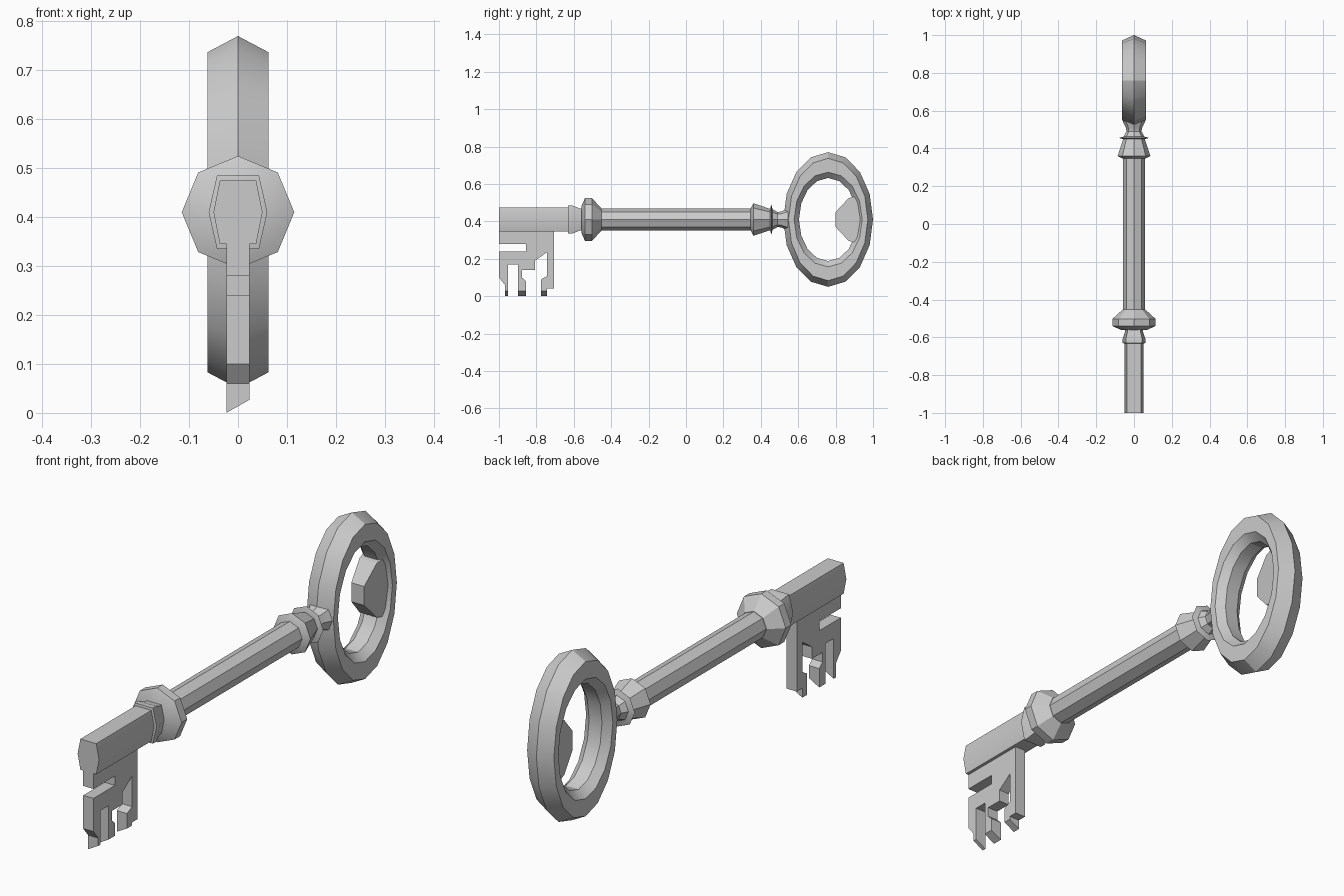
import bpy, bmesh
from math import sin, cos, tau

if "Cube" in bpy.data.objects:
    bpy.data.objects.remove(bpy.data.objects["Cube"])

AXIS = 0.41  # height of the shaft axis


def finish(name, bm):
    bmesh.ops.recalc_face_normals(bm, faces=bm.faces)
    mesh = bpy.data.meshes.new(name)
    bm.to_mesh(mesh)
    bm.free()
    ob = bpy.data.objects.new(name, mesh)
    bpy.context.collection.objects.link(ob)
    bpy.ops.object.select_all(action='DESELECT')
    ob.select_set(True)
    bpy.context.view_layer.objects.active = ob
    bpy.ops.object.shade_smooth_by_angle(angle=0.5)
    return ob


def loft(name, loops, closed=False):
    """Skin a list of equal-length point loops; cap the ends unless closed."""
    bm = bmesh.new()
    rings = [[bm.verts.new(p) for p in loop] for loop in loops]
    n = len(rings[0])
    pairs = list(zip(rings, rings[1:]))
    if closed:
        pairs.append((rings[-1], rings[0]))
    for a, b in pairs:
        for i in range(n):
            j = (i + 1) % n
            bm.faces.new((a[i], a[j], b[j], b[i]))
    if not closed:
        bm.faces.new(rings[0])
        bm.faces.new(rings[-1])
    return finish(name, bm)


def turned(name, profile, sides=8):
    """Turned part around the shaft axis; profile is (y, radius)."""
    return loft(name, [[(r * cos(tau * i / sides), y, AXIS + r * sin(tau * i / sides))
                        for i in range(sides)] for y, r in profile])


def hex_bar(name, sections):
    """Flat-topped hexagonal bar; sections are (y, half width, flat half width, half height)."""
    return loft(name, [[(w, y, AXIS), (f, y, AXIS + h), (-f, y, AXIS + h),
                        (-w, y, AXIS), (-f, y, AXIS - h), (f, y, AXIS - h)]
                       for y, w, f, h in sections])


# octagonal shaft and turned collars
turned("shaft", [(-0.50, 0.058), (0.37, 0.058)])
turned("big_collar", [(-0.56, 0.07), (-0.54, 0.115), (-0.503, 0.115), (-0.453, 0.06)])
turned("bell", [(0.345, 0.056), (0.36, 0.087), (0.455, 0.055)])
turned("thin_disc", [(0.45, 0.06), (0.456, 0.08), (0.463, 0.055),
                     (0.49, 0.04), (0.51, 0.043), (0.545, 0.06)])

# hexagonal tip and its small collar
hex_bar("tip", [(-1.0, 0.05, 0.037, 0.065), (-0.60, 0.05, 0.037, 0.065)])
hex_bar("tip_collar", [(-0.632, 0.052, 0.037, 0.066), (-0.63, 0.06, 0.043, 0.075),
                       (-0.607, 0.06, 0.043, 0.075), (-0.57, 0.047, 0.034, 0.06),
                       (-0.55, 0.047, 0.034, 0.06)])

# oval bow with a hexagonal section: (x, y radius, z radius)
section = [(0, 0.24, 0.36), (0.0625, 0.212, 0.327), (0.0625, 0.182, 0.253),
           (0, 0.156, 0.222), (-0.0625, 0.182, 0.253), (-0.0625, 0.212, 0.327)]
section[3:4] = [(0.03, 0.156, 0.222), (-0.03, 0.156, 0.222)]
loft("bow", [[(x, 0.76 + ry * cos(tau * i / 16), AXIS + rz * sin(tau * i / 16))
              for x, ry, rz in section] for i in range(16)], closed=True)

# blunt wedge on the inside of the bow
wedge = [(0.94, 0.13), (0.87, 0.115), (0.80, 0.04), (0.80, -0.04), (0.87, -0.115), (0.94, -0.13)]
loft("bow_wedge", [[(s * (0.03 + (y - 0.80) * 0.15), y, AXIS + z) for y, z in wedge]
                   for s in (-1, 1)])

# flat bit with wards cut into it; the tooth tips are slanted across x
outline = [(-1, 0.36), (-0.706, 0.36), (-0.706, 0.04), (-0.743, 0.04), (-0.743, 0),
           (-0.775, 0), (-0.775, 0.09), (-0.743, 0.107), (-0.743, 0.235), (-0.807, 0.19),
           (-0.807, 0.14), (-0.877, 0.14), (-0.877, 0.10), (-0.856, 0.08), (-0.856, 0),
           (-0.898, 0), (-0.898, 0.17), (-0.952, 0.17), (-0.952, 0), (-0.968, 0),
           (-0.968, 0.06), (-1, 0.10), (-1, 0.24), (-0.856, 0.24), (-0.856, 0.28), (-1, 0.28)]
loft("bit", [[(x, y, max(z, low)) for y, z in outline]
             for x, low in ((-0.024, 0), (0.024, 0.027))])
